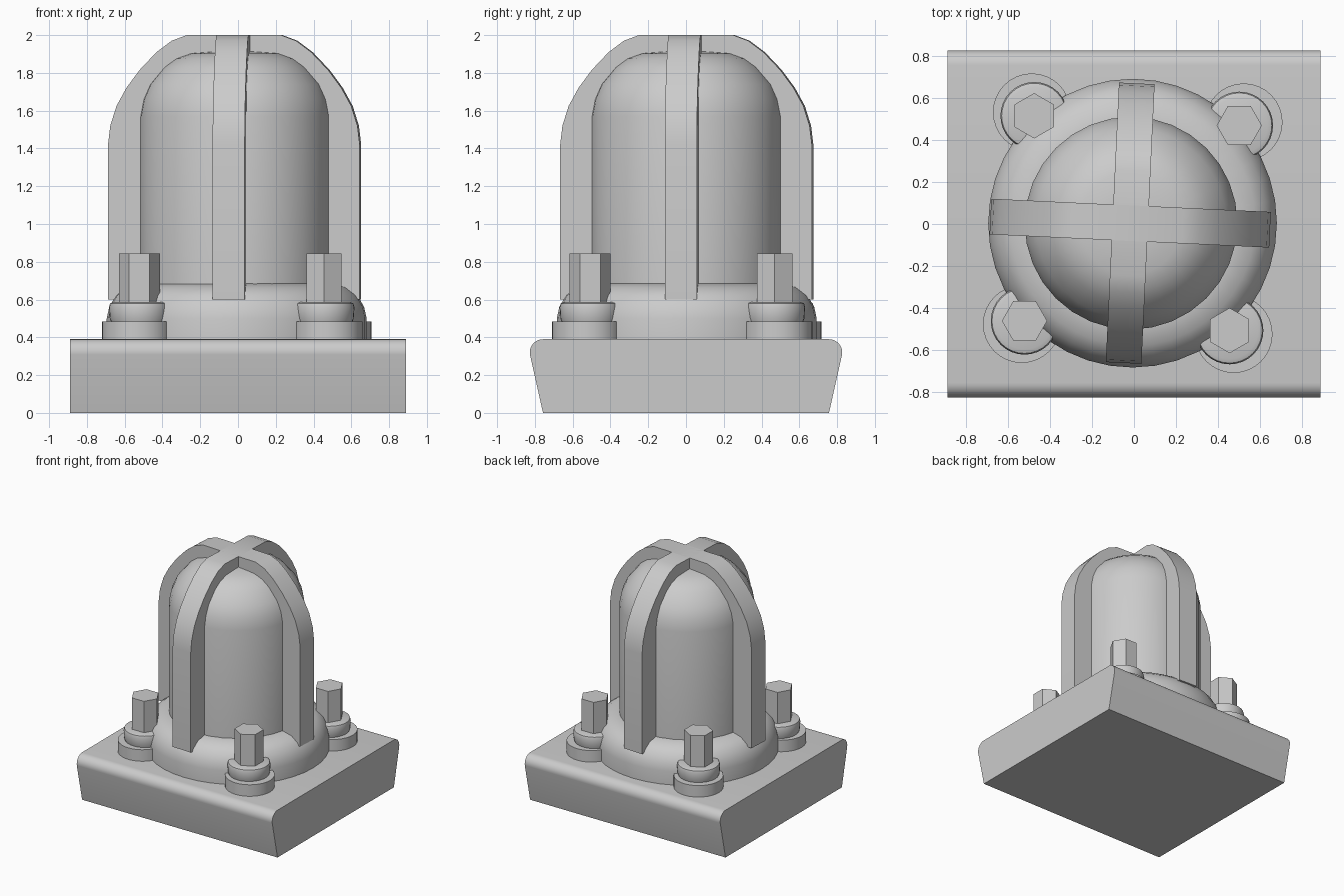
import bpy, bmesh
from math import radians, cos, sin, pi

if "Cube" in bpy.data.objects:
    bpy.data.objects.remove(bpy.data.objects["Cube"])

CX, CY = -0.01, 0.004      # lamp axis
TURN = radians(-2.7)       # cage and bolts are slightly twisted


def finish(name, bm, smooth=None):
    bmesh.ops.recalc_face_normals(bm, faces=bm.faces)
    me = bpy.data.meshes.new(name)
    bm.to_mesh(me)
    bm.free()
    ob = bpy.data.objects.new(name, me)
    bpy.context.collection.objects.link(ob)
    if smooth:
        bpy.ops.object.select_all(action='DESELECT')
        ob.select_set(True)
        bpy.context.view_layer.objects.active = ob
        bpy.ops.object.shade_smooth_by_angle(angle=radians(smooth))
    return ob


def lathe(name, profile, x, y, segs=32, start=0.0, smooth=35):
    """Revolve (radius, z) points round a vertical axis, capping both ends."""
    bm = bmesh.new()
    rings = [[bm.verts.new((x + r * cos(start + 2 * pi * i / segs),
                            y + r * sin(start + 2 * pi * i / segs), z))
              for i in range(segs)] for r, z in profile]
    for a, b in zip(rings, rings[1:]):
        for i in range(segs):
            j = (i + 1) % segs
            bm.faces.new((a[i], a[j], b[j], b[i]))
    bm.faces.new(rings[0])
    bm.faces.new(rings[-1])
    return finish(name, bm, smooth)


def prism(name, outline, depth, smooth=30):
    """Extrude an (x, z) outline along y, centred on the origin."""
    bm = bmesh.new()
    face = bm.faces.new([bm.verts.new((x, -depth / 2, z)) for x, z in outline])
    ext = bmesh.ops.extrude_face_region(bm, geom=[face])
    moved = [g for g in ext['geom'] if isinstance(g, bmesh.types.BMVert)]
    bmesh.ops.translate(bm, vec=(0, depth, 0), verts=moved)
    return finish(name, bm, smooth)


def mirrored(half):
    return half + [(-x, z) for x, z in reversed(half)]


# Base block: flared sides with rounded upper edges
corner = [(0.757 + 0.07 * cos(a), 0.32 + 0.07 * sin(a))
          for a in [radians(-10 + 100 * i / 8) for i in range(9)]]
base = prism("base_block", mirrored([(0.757, 0.0)] + corner), 1.78)
base.rotation_euler.z = pi / 2

# Rounded flange and domed lens
lathe("flange", [(0.688, 0.37), (0.688, 0.5), (0.675, 0.56), (0.64, 0.622),
                 (0.585, 0.665), (0.50, 0.685)], CX + 0.003, CY, 40)
lathe("lens_dome", [(0.507, 0.6), (0.507, 1.57), (0.49, 1.66), (0.455, 1.74),
                    (0.38, 1.83), (0.32, 1.875), (0.245, 1.903),
                    (0.12, 1.913), (0.01, 1.915)], CX - 0.004, CY, 32)

# Guard cage: two crossing arched ribs
arch = mirrored([(0.667, 0.6), (0.667, 1.42), (0.655, 1.52), (0.622, 1.625),
                 (0.57, 1.72), (0.50, 1.815), (0.41, 1.91), (0.33, 1.97),
                 (0.25, 2.0)])
for k in range(2):
    rib = prism(f"guard_rib_{k + 1}", arch, 0.17)
    rib.location = (CX - 0.008, CY, 0)
    rib.rotation_euler.z = TURN + k * pi / 2

# Corner bolts: washer, collar and tall hexagonal head
for k in range(4):
    a = radians(45) + TURN + k * pi / 2
    wx, wy = CX + 0.004 + 0.715 * cos(a), CY + 0.715 * sin(a)
    bx, by = CX + 0.692 * cos(a), CY + 0.692 * sin(a)
    lathe(f"washer_{k + 1}", [(0.185, 0.37), (0.185, 0.485)], wx, wy)
    lathe(f"collar_{k + 1}", [(0.142, 0.46), (0.157, 0.5), (0.161, 0.56),
                              (0.155, 0.58), (0.135, 0.587)], bx, by)
    lathe(f"bolt_head_{k + 1}", [(0.108, 0.55), (0.108, 0.845)], bx, by,
          6, k * pi / 2, None)
